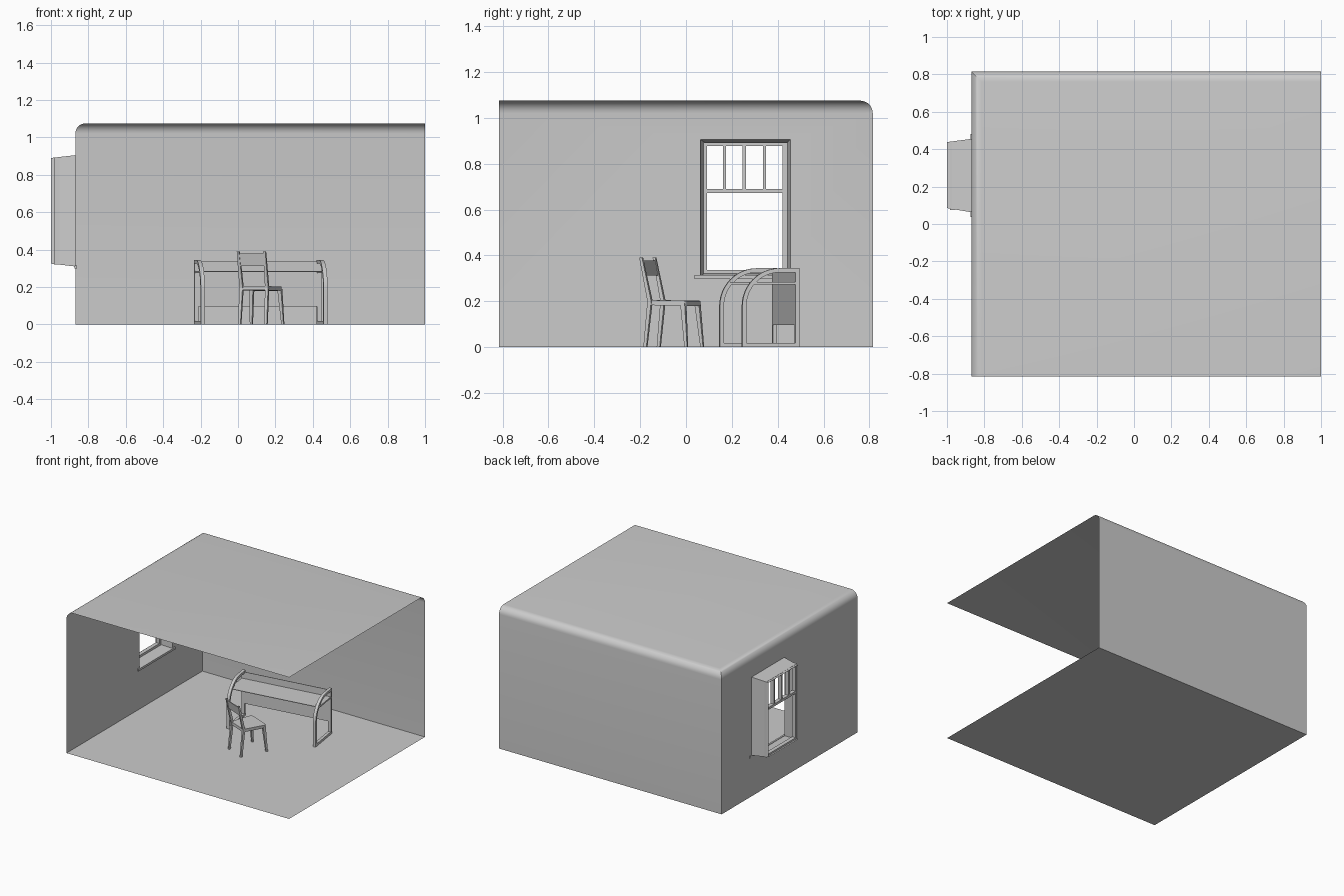
import bpy
import bmesh
import math
from mathutils import Matrix, Vector

if "Cube" in bpy.data.objects:
    bpy.data.objects.remove(bpy.data.objects["Cube"], do_unlink=True)

grey = bpy.data.materials.new("plain_grey")
grey.use_nodes = True
grey.diffuse_color = (0.6, 0.6, 0.6, 1)
grey.node_tree.nodes["Principled BSDF"].inputs["Base Color"].default_value = (0.6, 0.6, 0.6, 1)


def finish(bm, name, place=None, smooth=False, solid=True):
    if solid:
        bmesh.ops.recalc_face_normals(bm, faces=bm.faces[:])
    mesh = bpy.data.meshes.new(name)
    bm.to_mesh(mesh)
    bm.free()
    mesh.materials.append(grey)
    ob = bpy.data.objects.new(name, mesh)
    bpy.context.collection.objects.link(ob)
    if place:
        ob.matrix_world = place
    if smooth:
        bpy.ops.object.select_all(action='DESELECT')
        ob.select_set(True)
        bpy.context.view_layer.objects.active = ob
        bpy.ops.object.shade_smooth_by_angle(angle=math.radians(30))
    return ob


def add_box(bm, lo, hi):
    lo, hi = Vector(lo), Vector(hi)
    m = Matrix.Translation((lo + hi) / 2) @ Matrix.Diagonal((*(hi - lo), 1))
    return bmesh.ops.create_cube(bm, size=1, matrix=m)["verts"]


def box(name, lo, hi, place=None):
    bm = bmesh.new()
    add_box(bm, lo, hi)
    return finish(bm, name, place)


def add_leg(bm, p, q, w0, w1):
    """Tapered upright bar from p up to q."""
    for v in bmesh.ops.create_cube(bm, size=1)["verts"]:
        end, w = (q, w1) if v.co.z > 0 else (p, w0)
        v.co = Vector(end) + Vector((v.co.x * w, v.co.y * w, 0))


def extrude(bm, faces, vec):
    geo = bmesh.ops.extrude_face_region(bm, geom=faces, use_keep_orig=True)["geom"]
    bmesh.ops.translate(bm, vec=vec, verts=[g for g in geo if isinstance(g, bmesh.types.BMVert)])


# Room shell: open at the front and one side, rounded ceiling edges
WALL, BACK, TOP = -0.87, 0.815, 1.075
bm = bmesh.new()
add_box(bm, (WALL, -BACK, 0), (1, BACK, TOP))
bmesh.ops.delete(bm, geom=[f for f in bm.faces if f.normal.x > 0.9 or f.normal.y < -0.9],
                 context='FACES')
rounded = []
for e in bm.edges:
    mid = (e.verts[0].co + e.verts[1].co) / 2
    if len(e.link_faces) == 2 and mid.z > TOP - 0.01:
        rounded.append(e)
bmesh.ops.bevel(bm, geom=rounded, offset=0.055, segments=7, profile=0.5, affect='EDGES')

# Window opening drawn out of the wall as a tapered box
bm.normal_update()
wall = max((f for f in bm.faces if f.normal.x < -0.99), key=lambda f: f.calc_area())
bmesh.ops.inset_individual(bm, faces=[wall], thickness=0.2)


def fit(face, x, ys, zs):
    c = face.calc_center_median()
    for v in face.verts:
        v.co = (x, ys[v.co.y > c.y], zs[v.co.z > c.z])


fit(wall, WALL, (0.063, 0.455), (0.31, 0.905))
outer = bmesh.ops.extrude_discrete_faces(bm, faces=[wall])["faces"][0]
fit(outer, -1.0, (0.085, 0.438), (0.325, 0.89))
bmesh.ops.delete(bm, geom=[outer], context='FACES')
finish(bm, "room_shell", smooth=True, solid=False)

# Window sash with rails and glazing bars
bm = bmesh.new()
X0, X1 = -0.985, -0.955
for y0, y1 in ((0.074, 0.092), (0.422, 0.442)):
    add_box(bm, (X0, y0, 0.32), (X1, y1, 0.893))
for z0, z1 in ((0.32, 0.337), (0.672, 0.69), (0.877, 0.893)):
    add_box(bm, (X0, 0.09, z0), (X1, 0.424, z1))
for y in (0.168, 0.254, 0.343):
    add_box(bm, (X0, y - 0.007, 0.688), (X1, y + 0.007, 0.88))
finish(bm, "window_sash")
box("window_sill", (WALL - 0.003, 0.037, 0.298), (-0.86, 0.48, 0.314))

# Desk: two arched side frames, thin top and back panel
desk = Matrix.Translation((0.122, 0.32, 0)) @ Matrix.Rotation(math.radians(8.5), 4, 'Z')
HALF, DEPTH, HIGH, RADIUS, BAR = 0.343, 0.126, 0.344, 0.165, 0.018


def arch(inset):
    """Side frame outline in depth and height."""
    r = RADIUS - inset
    cy, cz = RADIUS - DEPTH, HIGH - RADIUS
    pts = [(-DEPTH + inset, inset)]
    for i in range(13):
        a = math.pi - i * math.pi / 24
        pts.append((cy + r * math.cos(a), cz + r * math.sin(a)))
    return pts + [(DEPTH - inset, HIGH - inset), (DEPTH - inset, inset)]


for side, name in ((1, "left"), (-1, "right")):
    bm = bmesh.new()
    x = side * HALF
    rings = [[bm.verts.new((x, y, z)) for y, z in arch(i)] for i in (0, BAR)]
    n = len(rings[0])
    faces = [bm.faces.new((rings[0][i], rings[0][(i + 1) % n],
                           rings[1][(i + 1) % n], rings[1][i])) for i in range(n)]
    extrude(bm, faces, (-side * 0.022, 0, 0))
    finish(bm, "desk_frame_" + name, desk, smooth=True)
    inner = x - side * 0.022
    box("desk_bracket_" + name, (min(x, inner), -0.075, 0.274),
        (max(x, inner), DEPTH - BAR, 0.285), desk)

SPAN = HALF - 0.02
box("desk_top", (-SPAN, -0.08, 0.281), (SPAN, 0.108, 0.285), desk)
box("desk_back_panel", (-SPAN, 0.108, 0.096), (SPAN, 0.112, 0.336), desk)

# Chair: splayed legs, kinked back posts, tapered seat and backrest
chair = Matrix.Translation((0.12, -0.05, 0)) @ Matrix.Rotation(math.radians(-22.5), 4, 'Z')
for side, name in ((1, "left"), (-1, "right")):
    bm = bmesh.new()
    add_leg(bm, (side * 0.076, -0.106, 0), (side * 0.074, -0.085, 0.2), 0.014, 0.018)
    add_leg(bm, (side * 0.074, -0.085, 0.2), (side * 0.076, -0.126, 0.39), 0.018, 0.013)
    finish(bm, "chair_back_post_" + name, chair)
    bm = bmesh.new()
    add_leg(bm, (side * 0.091, 0.093, 0), (side * 0.081, 0.075, 0.19), 0.013, 0.021)
    finish(bm, "chair_front_leg_" + name, chair)

bm = bmesh.new()
for v in add_box(bm, (-0.078, -0.09, 0.183), (0.078, 0.09, 0.205)):
    if v.co.y > 0:
        v.co.x *= 1.2
        v.co.z -= 0.003
corners = [e for e in bm.edges if all(v.co.y > 0 for v in e.verts)
           and abs(e.verts[0].co.x - e.verts[1].co.x) < 0.01]
bmesh.ops.bevel(bm, geom=corners, offset=0.02, segments=4, profile=0.5, affect='EDGES')
finish(bm, "chair_seat", chair, smooth=True)

bm = bmesh.new()
for v in add_box(bm, (-0.07, -0.125, 0.313), (0.07, -0.117, 0.378)):
    v.co.y += 0.011 if v.co.z < 0.34 else -0.002
finish(bm, "chair_backrest", chair)
